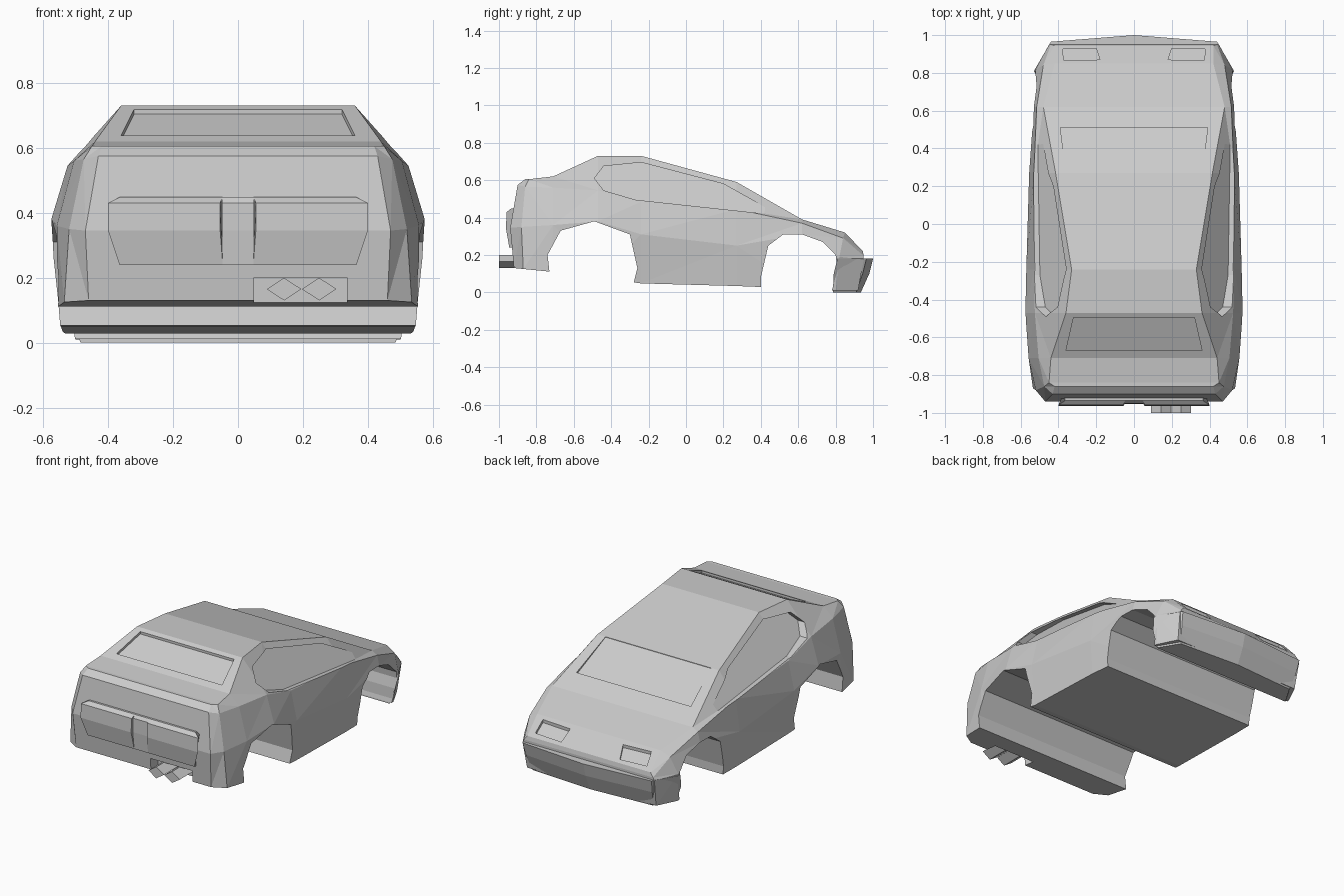
import bpy, bmesh

if "Cube" in bpy.data.objects:
    bpy.data.objects.remove(bpy.data.objects["Cube"])


def loft(name, rings):
    """Closed solid skinned through rings of equal point count."""
    bm = bmesh.new()
    vs = [[bm.verts.new(p) for p in r] for r in rings]
    n = len(vs[0])
    for r0, r1 in zip(vs, vs[1:]):
        for i in range(n):
            j = (i + 1) % n
            bm.faces.new((r0[i], r0[j], r1[j], r1[i]))
    for r in (vs[0], vs[-1]):
        if n == 8 and len(rings) > 2:      # mirrored sections: strips across x
            for i in range(3):
                bm.faces.new((r[i], r[i + 1], r[6 - i], r[7 - i]))
        else:
            bm.faces.new(r)
    bmesh.ops.recalc_face_normals(bm, faces=bm.faces)
    if len(rings) > 3:
        bmesh.ops.triangulate(bm, faces=bm.faces)
        bmesh.ops.recalc_face_normals(bm, faces=bm.faces)
    me = bpy.data.meshes.new(name)
    bm.to_mesh(me)
    bm.free()
    ob = bpy.data.objects.new(name, me)
    bpy.context.collection.objects.link(ob)
    return ob


def cut(target, cutter):
    m = target.modifiers.new("cut", 'BOOLEAN')
    m.operation, m.solver, m.object = 'DIFFERENCE', 'EXACT', cutter
    bpy.context.view_layer.objects.active = target
    bpy.ops.object.modifier_apply(modifier=m.name)
    bpy.data.objects.remove(cutter)


# body shell: half sections (bottom, waist, shoulder, roof edge), tail to nose
sections = [
    [(.46, -.92, .13), (.47, -.94, .345), (.43, -.90, .575), (.42, -.86, .605)],
    [(.535, -.87, .125), (.52, -.88, .35), (.475, -.86, .565), (.45, -.84, .605)],
    [(.555, -.72, .11), (.558, -.71, .36), (.505, -.71, .56), (.44, -.71, .62)],
    [(.56, -.47, .08), (.575, -.47, .38), (.525, -.47, .545), (.36, -.47, .73)],
    [(.545, -.24, .048), (.57, -.24, .31), (.53, -.24, .485), (.33, -.24, .73)],
    [(.54, .27, .034), (.555, .27, .25), (.53, .27, .445), (.415, .27, .59)],
    [(.52, .62, .02), (.53, .62, .31), (.515, .62, .37), (.48, .62, .39)],
    [(.50, .80, .01), (.52, .82, .19), (.48, .84, .29), (.42, .85, .32)],
    [(.44, .92, .01), (.45, .95, .175), (.44, .95, .195), (.42, .945, .22)],
]
body = loft("car_body", [s + [(-x, y, z) for x, y, z in reversed(s)] for s in sections])

# wheel arches cut through the full width
rear_arch = [(-.73, -.2), (-.73, .11), (-.74, .2), (-.67, .33), (-.49, .38),
             (-.30, .31), (-.26, .13), (-.28, .05), (-.28, -.2)]
front_arch = [(.40, -.2), (.40, .08), (.44, .25), (.52, .31), (.62, .31),
              (.73, .27), (.80, .2), (.81, .12), (.78, .01), (.78, -.2)]
for arch in (rear_arch, front_arch):
    cut(body, loft("arch_cutter", [[(x, y, z) for y, z in arch] for x in (-1, 1)]))

# side window recesses following the slanted cabin wall
window = [(-.49, .61), (-.44, .675), (-.24, .695), (.20, .58),
          (.50, .412), (-.27, .495), (-.44, .545)]
for s in (-1, 1):
    inner = [(s * (.50 - .82 * (z - .469 + .088 * y)), y, z) for y, z in window]
    cut(body, loft("window_cutter", [inner, [(s * .8, y, z) for _, y, z in inner]]))


# recesses sunk from above, floor sloping as z = z0 + k * (y - y0)
def sink(outline, y0, z0, k):
    low = [(x, y, z0 + k * (y - y0)) for x, y in outline]
    cut(body, loft("recess_cutter", [low, [(x, y, 1) for x, y, _ in low]]))


sink([(-.36, .27), (.36, .27), (.39, .51), (-.39, .51)], .27, .587, -.61)
sink([(-.32, -.495), (.32, -.495), (.36, -.67), (-.36, -.67)], -.47, .715, .458)
for s in (-1, 1):
    sink([(s * .18, .87), (s * .20, .93), (s * .38, .925), (s * .37, .865)], .85, .30, -1.0)

# exhaust notch in the tail
cut(body, loft("notch_cutter", [[(.05, y, 0), (.335, y, 0), (.335, y, .2), (.05, y, .2)]
                                for y in (-1.1, -.85)]))

# front bumper
top = [(-.53, .81), (-.44, .965), (0, 1), (.44, .965), (.53, .81)]
bottom = [(-.485, .785), (-.41, .91), (0, .935), (.41, .91), (.485, .785)]
loft("front_bumper", [[(x, y, 0) for x, y in bottom], [(x, y, .10) for x, y in
     [(a * .98, b - .02) for a, b in top]], [(x, y, .18) for x, y in top]])


# tail light bar: two tapered units and a narrow centre piece
def bar(name, stations, depth):
    loft(name, [[(xe, -.90, .24), (xe, -.945, .24), (xm, -.94 - depth, .345),
                 (xm, -.94 - depth * .8, .43), (xe, -.935, .448), (xe, -.88, .448)]
                for xe, xm in stations])


for s, side in ((-1, "left"), (1, "right")):
    bar(side + "_tail_light", [(s * .047, s * .055), (s * .365, s * .40)], .023)
bar("tail_light_centre", [(-.05, -.05), (.05, .05)], .012)

# diamond exhaust pipes
for i, x in enumerate((.142, .25)):
    loft("exhaust_pipe_%d" % (i + 1),
         [[(x - .053, y, .165), (x, y, .13), (x + .053, y, .165), (x, y, .2)]
          for y in (-1, -.84)])
